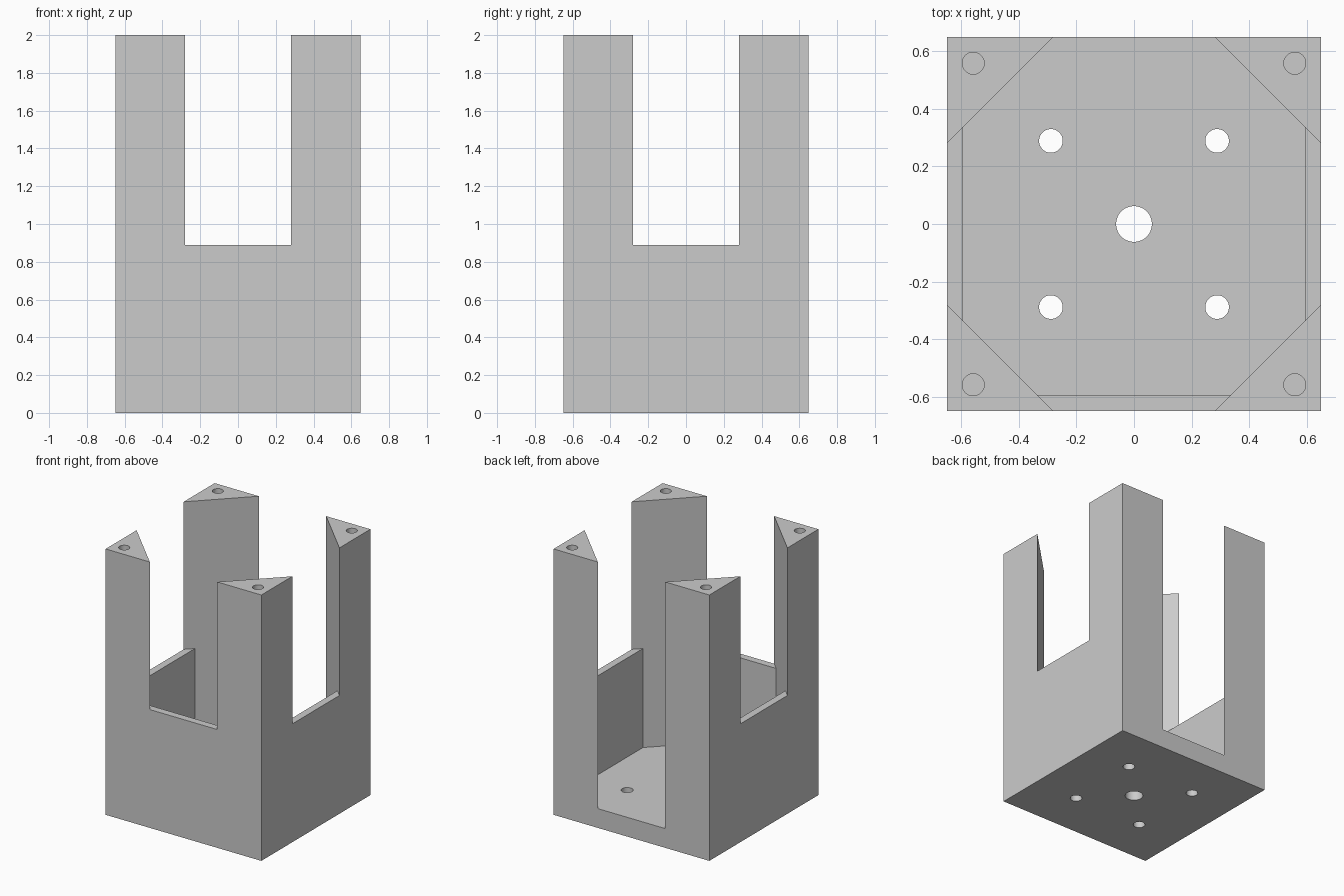
import bpy, bmesh, math

if "Cube" in bpy.data.objects:
    bpy.data.objects.remove(bpy.data.objects["Cube"])

H = 0.648      # half width of the footprint
TOP = 2.0      # post height
RIM = 0.89     # side wall height
FLOOR = 0.145  # floor thickness
INNER = 0.593  # inner face of the side walls
DIAG = 0.928   # |x| + |y| on the diagonal post faces

grey = bpy.data.materials.new("grey")
grey.diffuse_color = (0.6, 0.6, 0.6, 1)
grey.use_nodes = True
grey.node_tree.nodes["Principled BSDF"].inputs["Base Color"].default_value = grey.diffuse_color


def prism(name, points, z0, z1):
    """Extrude a closed outline from z0 to z1."""
    bm = bmesh.new()
    face = bm.faces.new([bm.verts.new((x, y, z0)) for x, y in points])
    new = bmesh.ops.extrude_face_region(bm, geom=[face])["geom"]
    for v in new:
        if isinstance(v, bmesh.types.BMVert):
            v.co.z = z1
    bmesh.ops.recalc_face_normals(bm, faces=bm.faces)
    mesh = bpy.data.meshes.new(name)
    bm.to_mesh(mesh)
    bm.free()
    obj = bpy.data.objects.new(name, mesh)
    bpy.context.collection.objects.link(obj)
    return obj


def circle(x, y, r, n=48):
    return [(x + r * math.cos(2 * math.pi * i / n),
             y + r * math.sin(2 * math.pi * i / n)) for i in range(n)]


def cut(target, cutter):
    """Subtract the cutter and discard it."""
    mod = target.modifiers.new("cut", "BOOLEAN")
    mod.operation = "DIFFERENCE"
    mod.solver = "EXACT"
    mod.object = cutter
    bpy.context.view_layer.objects.active = target
    bpy.ops.object.modifier_apply(modifier=mod.name)
    bpy.data.objects.remove(cutter)


# Solid block
body = prism("motor_housing", [(-H, -H), (H, -H), (H, H), (-H, H)], 0, TOP)
body.data.materials.append(grey)

# Well between the posts, open at the back
k, s = DIAG - INNER, DIAG - H
right = [(k, -INNER), (INNER, -k), (INNER, k), (s, H), (s, H + 0.1)]
cut(body, prism("well", right + [(-x, y) for x, y in reversed(right)], FLOOR, TOP + 0.1))

# Slots above the side walls, leaving four triangular posts
e = H + 0.1
corner = [(s, -e), (s, -H), (H, -s), (e, -s), (e, s), (H, s), (s, H), (s, e)]
cut(body, prism("slots", corner + [(-x, y) for x, y in reversed(corner)], RIM, TOP + 0.1))

# Shaft hole, floor screw holes and blind holes in the post tops
cut(body, prism("shaft_hole", circle(0, 0, 0.062), -0.1, FLOOR + 0.1))
for sx in (-1, 1):
    for sy in (-1, 1):
        cut(body, prism("floor_hole", circle(sx * 0.288, sy * 0.288, 0.041), -0.1, FLOOR + 0.1))
        cut(body, prism("post_hole", circle(sx * 0.557, sy * 0.557, 0.038), TOP - 0.3, TOP + 0.1))

# Smooth hole walls, crisp edges elsewhere
bpy.context.view_layer.objects.active = body
body.select_set(True)
bpy.ops.object.shade_smooth_by_angle(angle=math.radians(30))
